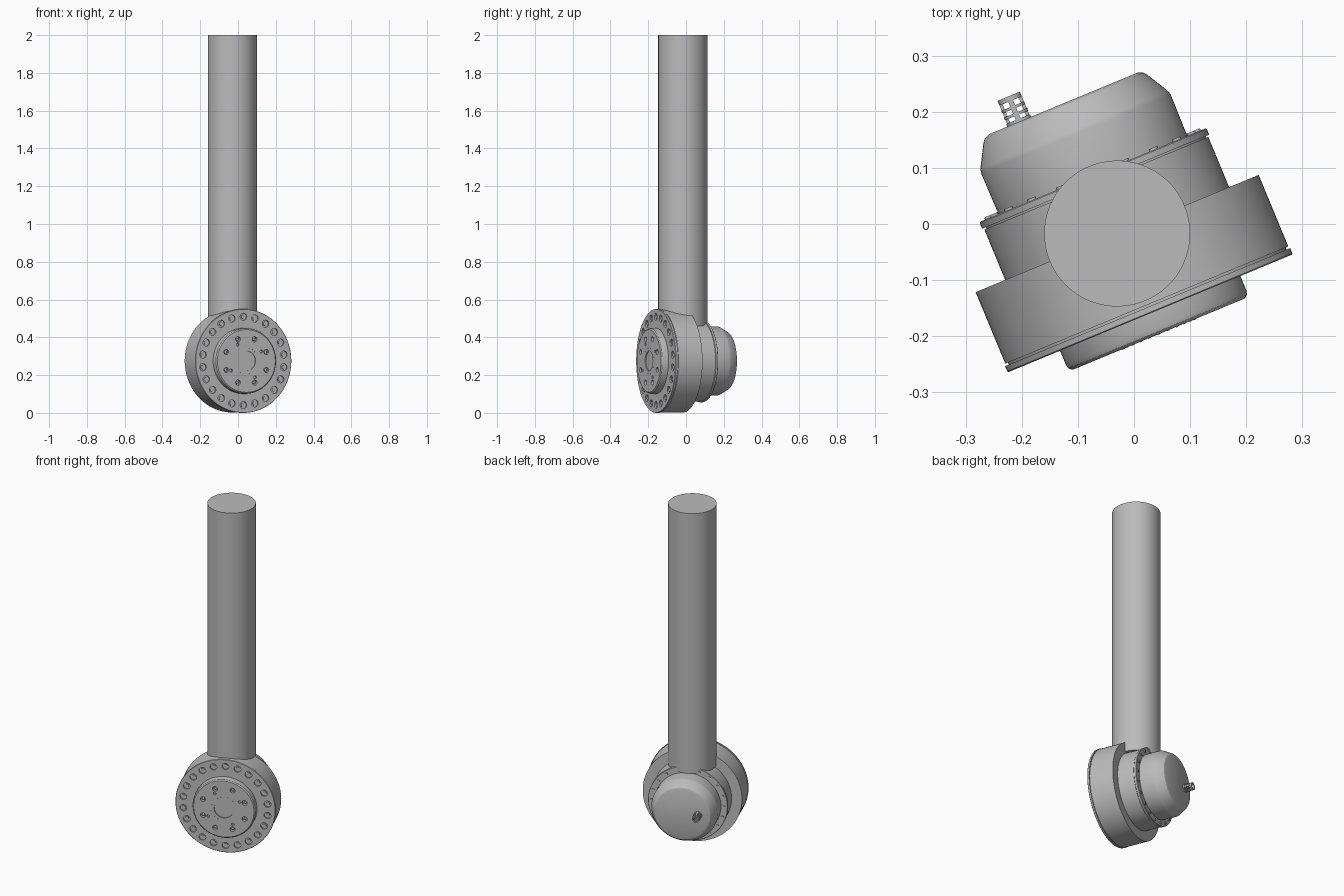
import bpy, bmesh, math
from mathutils import Matrix, Vector

if "Cube" in bpy.data.objects:
    bpy.data.objects.remove(bpy.data.objects["Cube"])

grey = bpy.data.materials.new("machined_grey")
grey.use_nodes = True
GREY = (0.5, 0.5, 0.5, 1)
grey.diffuse_color = GREY
grey.node_tree.nodes["Principled BSDF"].inputs["Base Color"].default_value = GREY

# Joint frame: local z runs out of the front flange, local y is up
TUBE_X, TUBE_Y, AXIS_Z = -0.03, -0.017, 0.275
JOINT = (Matrix.Translation((TUBE_X, TUBE_Y, AXIS_Z))
         @ Matrix.Rotation(math.radians(22.5), 4, 'Z')
         @ Matrix.Rotation(math.radians(90), 4, 'X'))


def finish(name, bm, matrix=JOINT):
    bmesh.ops.remove_doubles(bm, verts=bm.verts, dist=1e-5)
    bmesh.ops.recalc_face_normals(bm, faces=bm.faces)
    mesh = bpy.data.meshes.new(name)
    bm.to_mesh(mesh)
    bm.free()
    mesh.materials.append(grey)
    obj = bpy.data.objects.new(name, mesh)
    bpy.context.collection.objects.link(obj)
    obj.matrix_world = matrix
    return obj


def smooth(obj):
    bpy.ops.object.select_all(action='DESELECT')
    obj.select_set(True)
    bpy.context.view_layer.objects.active = obj
    bpy.ops.object.shade_smooth_by_angle(angle=math.radians(25))


def lathe(name, profile, closed=False, steps=96, offset=(0, 0, 0)):
    """Spin (radius, height) points about the joint axis."""
    bm = bmesh.new()
    verts = [bm.verts.new((r, 0, h)) for r, h in profile]
    pairs = list(zip(verts, verts[1:]))
    if closed:
        pairs.append((verts[-1], verts[0]))
    edges = [bm.edges.new(p) for p in pairs]
    bmesh.ops.spin(bm, geom=verts + edges, cent=(0, 0, 0), axis=(0, 0, 1),
                   angle=math.tau, steps=steps, use_duplicate=False)
    return finish(name, bm, JOINT @ Matrix.Translation(offset))


def pegs(name, count, ring, radius, low, high, start=0.0, sides=16):
    """A ring of short cylinders around the joint axis."""
    bm = bmesh.new()
    for i in range(count):
        a = math.radians(start) + math.tau * i / count
        place = Matrix.Translation((ring * math.cos(a), ring * math.sin(a), (low + high) / 2))
        bmesh.ops.create_cone(bm, cap_ends=True, segments=sides, radius1=radius,
                              radius2=radius, depth=high - low, matrix=place)
    return finish(name, bm)


def drill(obj, cutter):
    cutter.hide_render = True
    mod = obj.modifiers.new("holes", 'BOOLEAN')
    mod.operation, mod.solver, mod.object = 'DIFFERENCE', 'EXACT', cutter
    bpy.context.view_layer.update()
    graph = bpy.context.evaluated_depsgraph_get()
    obj_mesh = bpy.data.meshes.new_from_object(obj.evaluated_get(graph))
    obj.modifiers.clear()
    obj.data = obj_mesh
    bpy.data.objects.remove(cutter)


# Arm tube
tube_bm = bmesh.new()
bmesh.ops.create_cone(tube_bm, cap_ends=True, segments=96, radius1=0.13, radius2=0.13,
                      depth=1.54, matrix=Matrix.Translation((TUBE_X, TUBE_Y, 1.23)))
smooth(finish("arm_tube", tube_bm, Matrix.Identity(4)))

# Main housing drum
smooth(lathe("main_housing", [(0, 0), (0.273, 0), (0.273, 0.138), (0.268, 0.138),
                              (0.268, 0.143), (0, 0.143)]))

# Front flange with bolt holes
flange = lathe("front_flange", [(0, 0.142), (0.275, 0.142), (0.275, 0.152),
                                (0.273, 0.154), (0, 0.154)])
drill(flange, pegs("flange_cutter", 22, 0.234, 0.019, 0.1445, 0.17, 90, 20))
smooth(flange)
smooth(pegs("flange_bolts", 22, 0.234, 0.011, 0.143, 0.150, 90, 12))

# Output boss with rounded rim, bolt holes and centre recess
boss = lathe("output_boss", [(0, 0.15), (0.174, 0.15), (0.174, 0.182), (0.172, 0.189),
                             (0.166, 0.194), (0, 0.194)])
drill(boss, pegs("boss_cutter", 8, 0.124, 0.014, 0.176, 0.21, 22.5))
drill(boss, pegs("pin_cutter", 4, 0.1, 0.008, 0.18, 0.21, 30, 12))
drill(boss, pegs("centre_cutter", 1, 0, 0.053, 0.188, 0.21, 0, 48))
smooth(boss)
smooth(pegs("boss_bolts", 8, 0.124, 0.008, 0.17, 0.184, 22.5, 6))
smooth(pegs("boss_dots", 24, 0.07, 0.002, 0.19, 0.195, 0, 8))

# Middle housing and its rear clamp ring
smooth(lathe("middle_housing", [(0, 0.01), (0.216, 0.01), (0.216, -0.097), (0.212, -0.097),
                                (0.212, -0.1), (0, -0.1)]))
smooth(lathe("clamp_ring", [(0, -0.1), (0.219, -0.1), (0.219, -0.111), (0.217, -0.113),
                            (0, -0.113)]))
smooth(pegs("clamp_bolts", 20, 0.2, 0.008, -0.117, -0.11, 0, 12))

# Rear cover
smooth(lathe("rear_cover", [(0, -0.105), (0.182, -0.105), (0.183, -0.192), (0.181, -0.2),
                            (0.158, -0.241), (0.153, -0.247), (0.143, -0.251), (0, -0.251)]))

# Cable sleeve: open rings joined by lengthwise bars
SLEEVE_U = -0.085
for i, base in enumerate((-0.256, -0.268, -0.281, -0.3)):
    inner, outer = 0.015, 0.023 - 0.0005 * i
    high = base + (0.009 if i in (0, 3) else 0.005)
    smooth(lathe(f"cable_sleeve_ring_{i + 1}",
                 [(inner, base), (outer, base), (outer, high), (inner, high)],
                 True, 24, (SLEEVE_U, 0, 0)))
bars = bmesh.new()
for i in range(4):
    a = math.tau * i / 4
    bmesh.ops.create_cube(bars, size=1, matrix=(
        Matrix.Translation((SLEEVE_U + 0.0185 * math.cos(a), 0.0185 * math.sin(a), -0.274))
        @ Matrix.Rotation(a, 4, 'Z') @ Matrix.Diagonal(Vector((0.006, 0.009, 0.05, 1)))))
finish("cable_sleeve_bars", bars)
